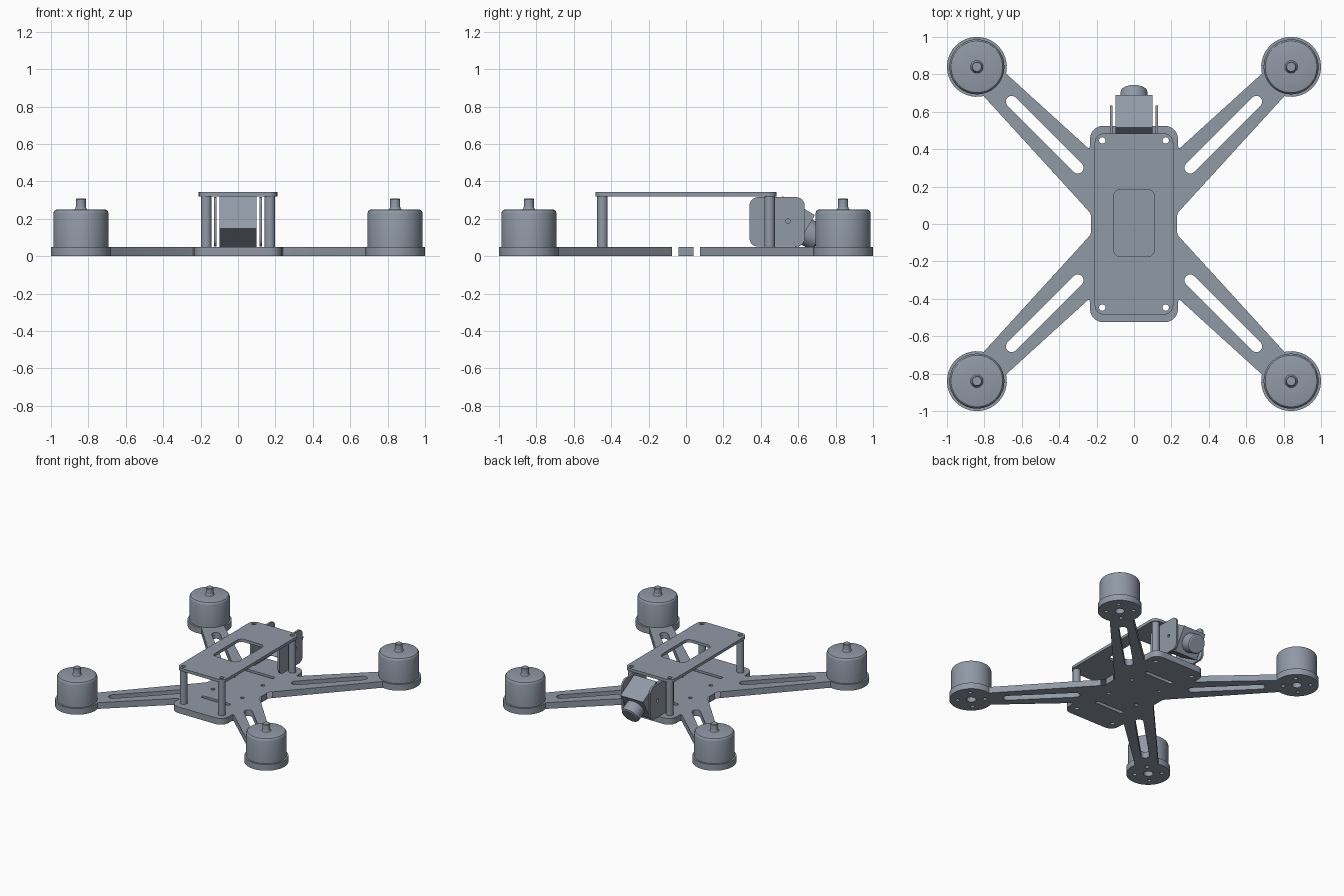
import bpy, bmesh, math
from mathutils import Matrix, Vector

cube = bpy.data.objects.get("Cube")
if cube:
    bpy.data.objects.remove(cube, do_unlink=True)

grey = bpy.data.materials.new("slate grey")
grey.use_nodes = True
grey.diffuse_color = (0.28, 0.32, 0.38, 1)
grey.node_tree.nodes["Principled BSDF"].inputs["Base Color"].default_value = (0.28, 0.32, 0.38, 1)


def finish(name, bm, matrix=Matrix()):
    """Turn a bmesh into a shaded object."""
    bmesh.ops.transform(bm, matrix=matrix, verts=bm.verts)
    mesh = bpy.data.meshes.new(name)
    bm.to_mesh(mesh)
    bm.free()
    mesh.materials.append(grey)
    obj = bpy.data.objects.new(name, mesh)
    bpy.context.collection.objects.link(obj)
    bpy.ops.object.select_all(action='DESELECT')
    obj.select_set(True)
    bpy.context.view_layer.objects.active = obj
    bpy.ops.object.shade_smooth_by_angle(angle=math.radians(30))
    return obj


def arc(x, y, r, a0, a1, n):
    return [(x + r * math.cos(a0 + (a1 - a0) * i / n),
             y + r * math.sin(a0 + (a1 - a0) * i / n)) for i in range(n + 1)]


def circle(x, y, r, n=24):
    return arc(x, y, r, 0, math.tau, n)[:-1]


def rounded_rect(x, y, w, h, r):
    pts = []
    for k, (sx, sy) in enumerate([(1, 1), (-1, 1), (-1, -1), (1, -1)]):
        a = k * math.pi / 2
        pts += arc(x + sx * (w / 2 - r), y + sy * (h / 2 - r), r, a, a + math.pi / 2, 6)
    return pts


def diagonal(pts):
    """Map (along, across) arm coordinates to the +x +y diagonal."""
    s = math.sqrt(0.5)
    return [((u - v) * s, (u + v) * s) for u, v in pts]


def mirrored(pts):
    """The four mirror images of a loop."""
    return [[(x * sx, y * sy) for x, y in pts] for sx in (1, -1) for sy in (1, -1)]


def plate_mesh(loops, z0, z1):
    """Flat plate: first loop is the outline, the others are holes."""
    curve = bpy.data.curves.new("outline", 'CURVE')
    curve.dimensions = '2D'
    curve.fill_mode = 'BOTH'
    curve.extrude = (z1 - z0) / 2
    for pts in loops:
        spline = curve.splines.new('POLY')
        spline.points.add(len(pts) - 1)
        for p, (x, y) in zip(spline.points, pts):
            p.co = (x, y, 0, 1)
        spline.use_cyclic_u = True
    helper = bpy.data.objects.new("outline", curve)
    bpy.context.collection.objects.link(helper)
    bpy.context.view_layer.update()
    bm = bmesh.new()
    bm.from_mesh(helper.to_mesh())
    helper.to_mesh_clear()
    bpy.data.objects.remove(helper, do_unlink=True)
    bpy.data.curves.remove(curve)
    bmesh.ops.remove_doubles(bm, verts=bm.verts, dist=1e-5)
    bmesh.ops.recalc_face_normals(bm, faces=bm.faces)
    bmesh.ops.translate(bm, vec=(0, 0, (z0 + z1) / 2), verts=bm.verts)
    return bm


def lathe(name, profile, matrix, steps=48):
    """Revolve an (r, z) profile around z."""
    bm = bmesh.new()
    verts = [bm.verts.new((r, 0, z)) for r, z in profile]
    edges = [bm.edges.new(pair) for pair in zip(verts, verts[1:])]
    bmesh.ops.spin(bm, geom=verts + edges, cent=(0, 0, 0), axis=(0, 0, 1),
                   angle=math.tau, steps=steps)
    bmesh.ops.remove_doubles(bm, verts=bm.verts, dist=1e-5)
    bmesh.ops.recalc_face_normals(bm, faces=bm.faces)
    return finish(name, bm, matrix)


THICK, MOTOR, PAD, ARM = 0.05, 0.84, 0.16, 0.085
POST_X, POST_Y = 0.17, 0.447
reach = MOTOR * math.sqrt(2)

# Base frame outline: one quadrant with arm, pad and body corner, then mirrored
spread = math.pi - math.asin(ARM / PAD)
quad = [(0.23, 0.04), (0.232, 0.052), (0.238, 0.063), (0.248, 0.075)]
quad += diagonal(arc(reach, 0, PAD, -spread, spread, 36))
quad += [(0.25, 0.41), (0.24, 0.405), (0.235, 0.42)]
quad += arc(0.165, 0.455, 0.07, 0, math.pi / 2, 8)
left, left_front, right, right_front = mirrored(quad)
outline = left + right[::-1] + right_front + left_front[::-1]

# Holes in the frame: arm slots, motor mounts, posts, stack mounts, strap slots
slot = (arc(0.925, 0, 0.031, -math.pi / 2, math.pi / 2, 8)
        + arc(0.425, 0, 0.031, math.pi / 2, 1.5 * math.pi, 8))
holes = [diagonal(slot), circle(MOTOR, MOTOR, 0.035), circle(POST_X, POST_Y, 0.017),
         circle(0.13, 0.13, 0.015, 12)]
holes += [diagonal(circle(reach + 0.1 * dx, 0.1 * dy, 0.015, 12))
          for dx, dy in [(1, 0), (-1, 0), (0, 1), (0, -1)]]
loops = [outline] + [m for h in holes for m in mirrored(h)]
loops += [rounded_rect(0, y, 0.25, 0.03, 0.014) for y in (-0.28, 0.28)]
bm = plate_mesh(loops, 0, THICK)
# The small waist fillets are left open at the sides
waist = [f for f in bm.faces if abs(f.normal.z) < 0.1
         and 0.04 < abs(f.calc_center_median().y) < 0.075
         and 0.22 < abs(f.calc_center_median().x) < 0.25]
bmesh.ops.delete(bm, geom=waist, context='FACES')
finish("base_frame", bm)

# Top plate with window and screw holes
loops = [rounded_rect(0, 0, 0.42, 0.97, 0.05), rounded_rect(0, 0.005, 0.22, 0.36, 0.04)]
loops += mirrored(circle(POST_X, POST_Y, 0.017))
finish("top_plate", plate_mesh(loops, 0.32, 0.343))

# Motors with shafts, and hollow posts
motor = [(0, 0.05), (0.147, 0.05), (0.147, 0.23), (0.144, 0.24), (0.138, 0.247),
         (0.128, 0.25), (0.034, 0.25), (0.029, 0.256), (0.027, 0.265),
         (0.027, 0.304), (0.024, 0.308), (0, 0.308)]
for sx, side in ((1, "left"), (-1, "right")):
    for sy, end in ((1, "back"), (-1, "front")):
        lathe(f"motor_{end}_{side}", motor, Matrix.Translation((sx * MOTOR, sy * MOTOR, 0)))
        x, y = sx * POST_X, sy * POST_Y
        finish(f"post_{end}_{side}",
               plate_mesh([circle(x, y, 0.028), circle(x, y, 0.017)], THICK, 0.32))

# Camera side plates: drawn flat in (y, z), then stood upright
upright = Matrix(((0, 0, 1, 0), (1, 0, 0, 0), (0, 1, 0, 0), (0, 0, 0, 1)))
for sx, side in ((1, "left"), (-1, "right")):
    loops = [rounded_rect(0.487, 0.183, 0.295, 0.265, 0.045), circle(0.545, 0.187, 0.012, 16)]
    bm = plate_mesh(loops, -0.0075, 0.0075)
    finish(f"camera_bracket_{side}", bm, Matrix.Translation((sx * 0.122, 0, 0)) @ upright)

# Camera body and lens, pitched down
tilt = Matrix.Translation((0, 0.5525, 0.1835)) @ Matrix.Rotation(math.radians(-30), 4, 'X')
bm = bmesh.new()
bmesh.ops.create_cube(bm, size=0.2)
finish("camera_body", bm, tilt)
lens = [(0, 0.1), (0.073, 0.1), (0.073, 0.17), (0.07, 0.18), (0.062, 0.185), (0, 0.185)]
lathe("camera_lens", lens, tilt @ Matrix.Rotation(math.radians(-90), 4, 'X'))
